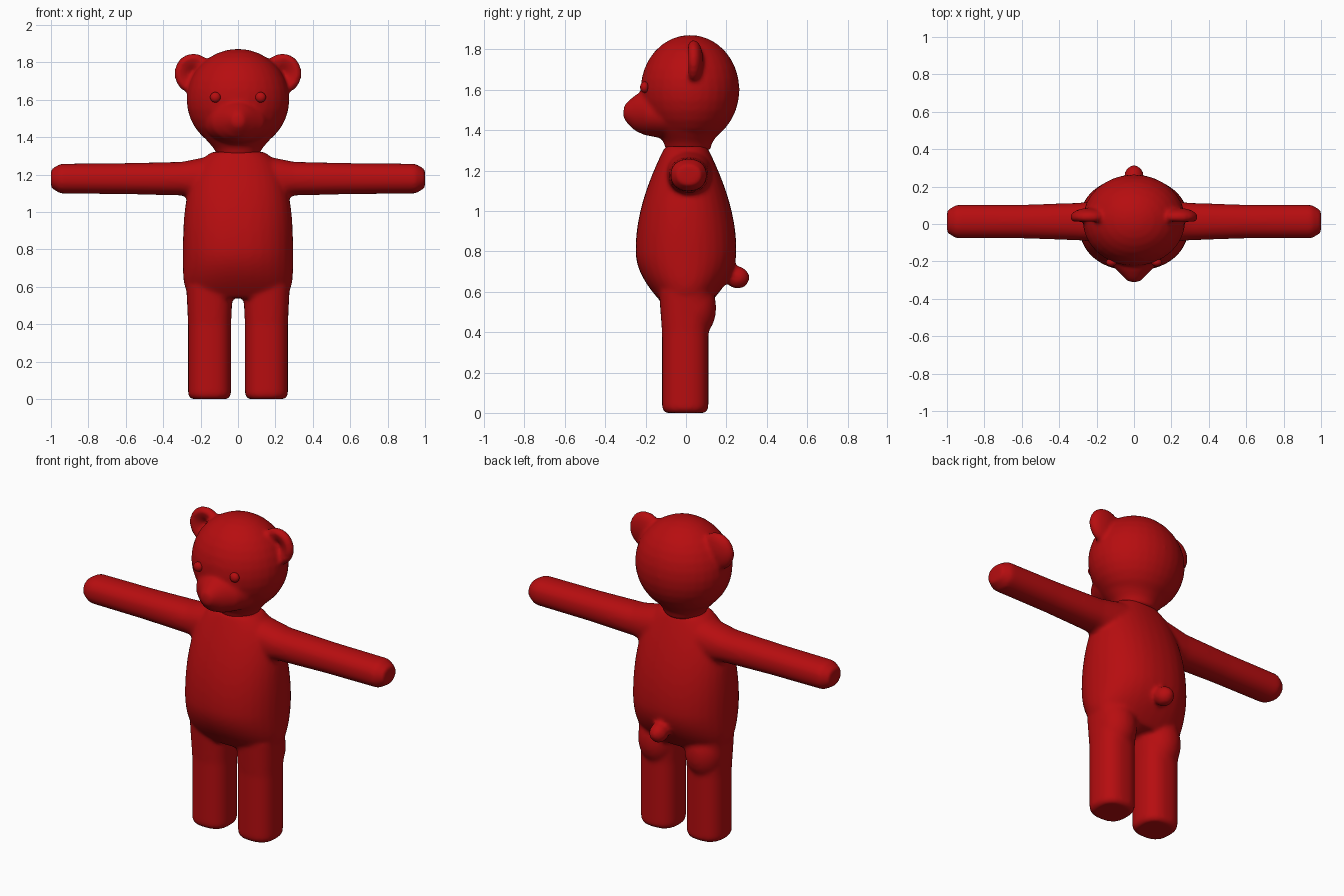
import bpy, bmesh, math
from mathutils import Matrix

if "Cube" in bpy.data.objects:
    bpy.data.objects.remove(bpy.data.objects["Cube"])

red = bpy.data.materials.new("red plush")
red.use_nodes = True
colour = (0.47, 0.004, 0.005, 1)
red.diffuse_color = colour
red.node_tree.nodes["Principled BSDF"].inputs["Base Color"].default_value = colour


def place(location, angle=0, axis="X"):
    """Position a part and turn it by an angle in degrees."""
    return Matrix.Translation(location) @ Matrix.Rotation(math.radians(angle), 4, axis)


def loft(bm, sections, matrix, power=2.2, sides=32):
    """Skin a row of rounded sections, each given as height, x radius, y radius."""
    rings = []
    for height, rx, ry in sections:
        ring = []
        for i in range(sides):
            angle = math.tau * i / sides
            c, s = math.cos(angle), math.sin(angle)
            x = rx * math.copysign(abs(c) ** (2 / power), c)
            y = ry * math.copysign(abs(s) ** (2 / power), s)
            ring.append(bm.verts.new(matrix @ place((x, y, height)).translation))
        rings.append(ring)
    for low, high in zip(rings, rings[1:]):
        for i in range(sides):
            bm.faces.new((low[i - 1], low[i], high[i], high[i - 1]))
    bm.faces.new(rings[0])
    bm.faces.new(rings[-1])


def ball(bm, centre, radii):
    """Add an ellipsoid and return its vertices."""
    matrix = Matrix.Translation(centre) @ Matrix.Diagonal((*radii, 1))
    made = bmesh.ops.create_uvsphere(bm, u_segments=32, v_segments=16, radius=1, matrix=matrix)
    return made["verts"]


def finish(name, bm):
    """Turn the gathered geometry into a smooth shaded object."""
    bmesh.ops.recalc_face_normals(bm, faces=bm.faces)
    for face in bm.faces:
        face.smooth = True
    mesh = bpy.data.meshes.new(name)
    bm.to_mesh(mesh)
    bm.free()
    mesh.materials.append(red)
    part = bpy.data.objects.new(name, mesh)
    bpy.context.collection.objects.link(part)
    return part


def fuse(part, iterations):
    """Melt overlapping pieces into one soft skin."""
    remesh = part.modifiers.new("fuse", "REMESH")
    remesh.mode = "VOXEL"
    remesh.voxel_size = 0.012
    remesh.use_smooth_shade = True
    soften = part.modifiers.new("soften", "SMOOTH")
    soften.factor = 0.5
    soften.iterations = iterations


def torso_section(z):
    """Width follows a squarish dome, depth follows a round belly."""
    above = z > 0.75
    reach = (z - 0.75) / (0.6 if above else -0.25)
    power = 2.8 if above else 4
    width = 0.295 * (1 - reach ** power) ** (1 / power)
    depth = 0.25 * math.cos((z - 0.8) * (2.2 if z > 0.8 else 4.2))
    return z, width, depth


# Torso
body = bmesh.new()
loft(body, [torso_section(0.54 + 0.03 * i) for i in range(27)], place((0, 0, 0)))

# Arms, legs and haunches
arm = [(0.1, 0.13, 0.12), (0.3, 0.09, 0.1), (0.6, 0.083, 0.09),
       (0.95, 0.08, 0.09), (1, 0.05, 0.06)]
leg = [(0, 0.1, 0.1), (0.02, 0.115, 0.115), (0.4, 0.115, 0.115), (0.6, 0.125, 0.13)]
for side in (1, -1):
    loft(body, arm, place((0, 0.013, 1.178), side * 90, "Y"))
    loft(body, leg, place((side * 0.152, -0.004, 0)), power=2.5)
    ball(body, (side * 0.155, 0.03, 0.52), (0.115, 0.12, 0.16))

# Tail
ball(body, (0, 0.255, 0.67), (0.053, 0.06, 0.056))
fuse(finish("body", body), 9)

# Head with a flared neck
head = bmesh.new()
ball(head, (0, 0.02, 1.6), (0.275, 0.245, 0.272))
loft(head, [(1.3, 0.11, 0.11), (1.34, 0.13, 0.12), (1.42, 0.2, 0.18)],
     place((0, 0.01, 0)), power=2)

# Muzzle, tapering forward and tilted up along its underside
muzzle = [(0, 0.2, 0.13), (0.12, 0.18, 0.12), (0.2, 0.14, 0.11),
          (0.25, 0.09, 0.09), (0.29, 0.05, 0.055), (0.31, 0.03, 0.03)]
loft(head, muzzle, place((0, 0, 1.475), 87), power=2)
bmesh.ops.transform(head, matrix=Matrix.Identity(4), verts=head.verts)

# Cupped ears
for side in (1, -1):
    for vert in ball(head, (0, 0, 0), (1, 1, 1)):
        x, y, z = vert.co
        if y < 0:
            y *= 1.6 * math.hypot(x, z) - 0.35
        vert.co = (side * 0.238 + x * 0.103, 0.038 + y * 0.048, 1.74 + z * 0.108)
fuse(finish("head", head), 6)

# Button eyes
for side, label in ((1, "left"), (-1, "right")):
    eye = bmesh.new()
    ball(eye, (side * 0.121, -0.205, 1.613), (0.028, 0.022, 0.028))
    finish(label + "_eye", eye)
